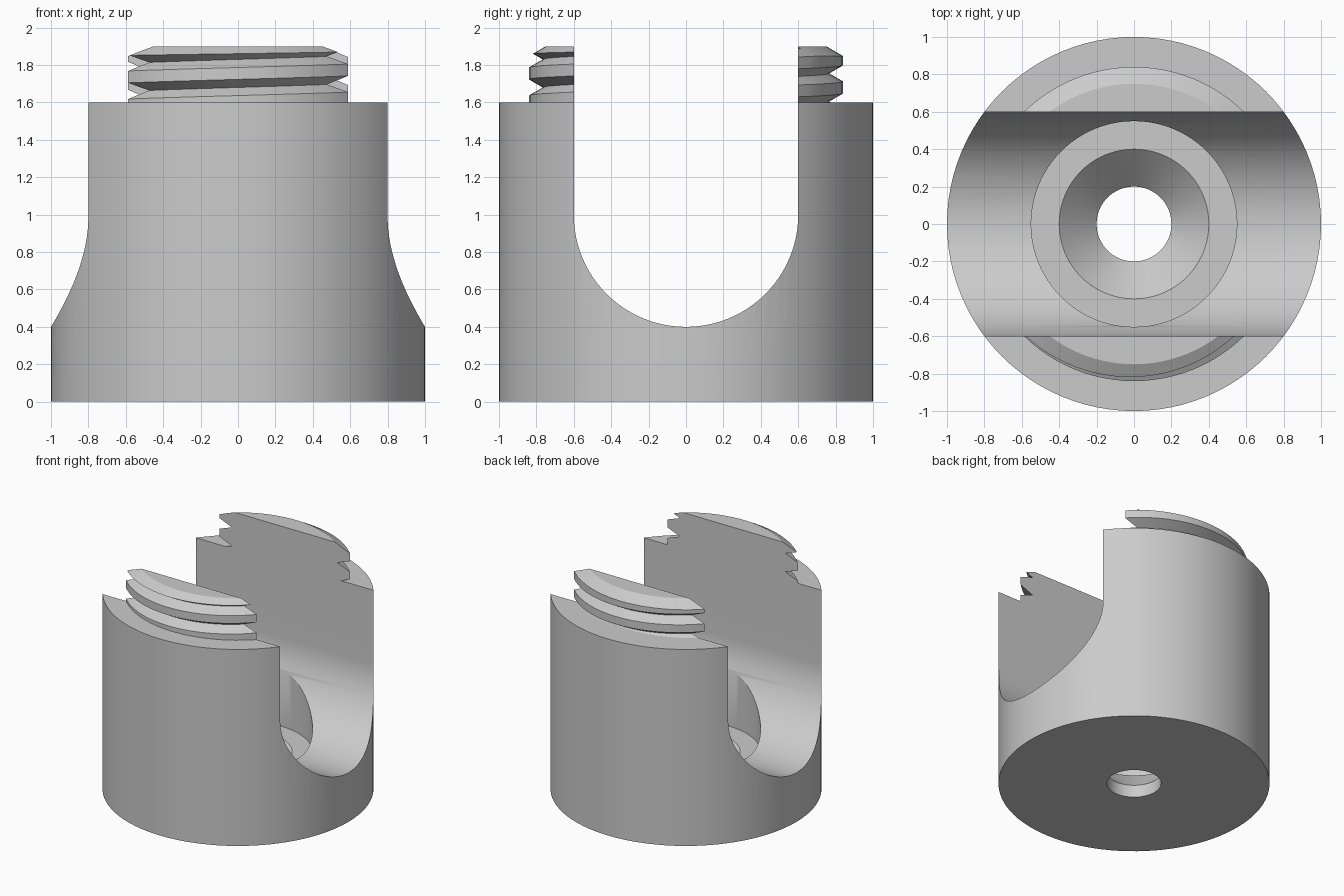
import bpy, bmesh, math

cube = bpy.data.objects.get("Cube")
if cube:
    bpy.data.objects.remove(cube, do_unlink=True)

SEG = 96
PITCH = 0.15

steel = bpy.data.materials.new("plain grey")
steel.use_nodes = True
GREY = (0.6, 0.6, 0.6, 1.0)
steel.diffuse_color = GREY
steel.node_tree.nodes["Principled BSDF"].inputs["Base Color"].default_value = GREY


def loft(name, rings):
    """Solid skinned through equal-sized rings of points, capped at both ends."""
    bm = bmesh.new()
    loops = [[bm.verts.new(p) for p in ring] for ring in rings]
    n = len(loops[0])
    for a, b in zip(loops, loops[1:]):
        for i in range(n):
            j = (i + 1) % n
            bm.faces.new((a[i], a[j], b[j], b[i]))
    bm.faces.new(loops[0])
    bm.faces.new(loops[-1])
    bmesh.ops.recalc_face_normals(bm, faces=bm.faces)
    mesh = bpy.data.meshes.new(name)
    bm.to_mesh(mesh)
    bm.free()
    mesh.materials.append(steel)
    obj = bpy.data.objects.new(name, mesh)
    bpy.context.collection.objects.link(obj)
    return obj


def lathe(name, profile):
    """Round solid from (radius, height) pairs."""
    angles = [2 * math.pi * i / SEG for i in range(SEG)]
    return loft(name, [[(r * math.cos(a), r * math.sin(a), z) for a in angles]
                       for r, z in profile])


def combine(target, tool, operation):
    """Apply a boolean and discard the tool."""
    bpy.context.view_layer.objects.active = target
    mod = target.modifiers.new("boolean", 'BOOLEAN')
    mod.operation, mod.solver, mod.object = operation, 'EXACT', tool
    bpy.ops.object.modifier_apply(modifier=mod.name)
    bpy.data.objects.remove(tool, do_unlink=True)


# Round body and chamfered stud on top
body = lathe("slotted_body", [(1.0, 0.0), (1.0, 1.6)])
stud = lathe("threaded_stud", [(0.84, 1.4), (0.84, 1.848), (0.75, 1.9)])

# Right-handed V thread, cut by a helical wedge
slope = math.tan(math.radians(30))
root, outer = 0.765, 0.90
half = (outer - root) * slope
rings = []
for i in range(-SEG, 3 * SEG + 1):
    a = 2 * math.pi * i / SEG
    z = 1.6425 + PITCH * i / SEG - 0.075 + 0.15
    c, s = math.cos(a), math.sin(a)
    rings.append([(r * c, r * s, z + dz) for r, dz in
                  ((root, 0), (outer, -half), (outer, half))])
combine(stud, loft("thread_cutter", rings), 'DIFFERENCE')
combine(body, stud, 'UNION')

# Round-bottomed channel running side to side
arc = [(0.6 * math.cos(t), 1.0 + 0.6 * math.sin(t))
       for t in (math.pi + math.pi * i / 48 for i in range(49))]
section = [(-0.6, 2.2)] + arc + [(0.6, 2.2)]
channel = loft("channel_cutter", [[(x, y, z) for y, z in section] for x in (-1.2, 1.2)])
combine(body, channel, 'DIFFERENCE')

# Counterbore, countersink and through hole
bore = lathe("bore_cutter", [(0.2, -0.2), (0.2, 0.1), (0.4, 0.3), (0.55, 0.3), (0.55, 1.1)])
combine(body, bore, 'DIFFERENCE')

# Smooth round walls with crisp edges
bpy.ops.object.select_all(action='DESELECT')
body.select_set(True)
bpy.context.view_layer.objects.active = body
bpy.ops.object.shade_smooth_by_angle(angle=math.radians(25))
